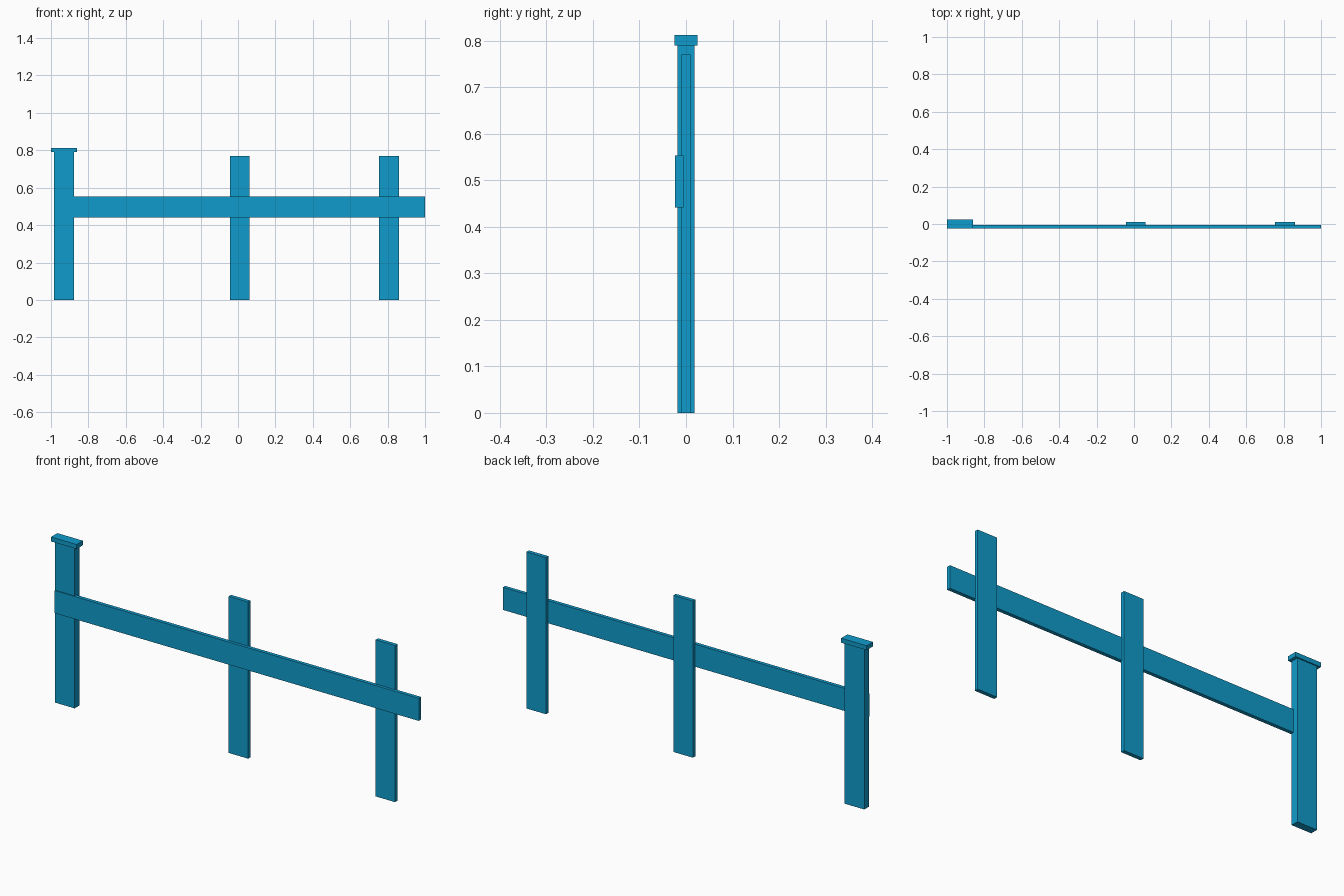
import bpy

if "Cube" in bpy.data.objects:
    bpy.data.objects.remove(bpy.data.objects["Cube"])

blue = bpy.data.materials.new("blue_paint")
blue.diffuse_color = (0.005, 0.33, 0.6, 1)
blue.use_nodes = True
blue.node_tree.nodes["Principled BSDF"].inputs["Base Color"].default_value = blue.diffuse_color


def box(name, x, y, z):
    """Box spanning the given (min, max) ranges."""
    bpy.ops.mesh.primitive_cube_add(size=1, location=[(a + b) / 2 for a, b in (x, y, z)])
    ob = bpy.context.object
    ob.name = name
    ob.scale = [b - a for a, b in (x, y, z)]
    bpy.ops.object.transform_apply(location=False, rotation=False, scale=True)
    ob.data.materials.append(blue)
    return ob


# End post with its flat cap
box("end_post", (-0.983, -0.876), (-0.0185, 0.0185), (0, 0.79))
box("post_cap", (-1.0, -0.861), (-0.0245, 0.0245), (0.79, 0.812))

# Thin pickets
for i, cx in enumerate((0.009, 0.808), 1):
    box(f"picket_{i}", (cx - 0.053, cx + 0.053), (-0.0095, 0.0095), (0, 0.77))

# Rail running across the front of the post and pickets
box("rail", (-0.982, 1.0), (-0.0235, -0.0055), (0.442, 0.553))
